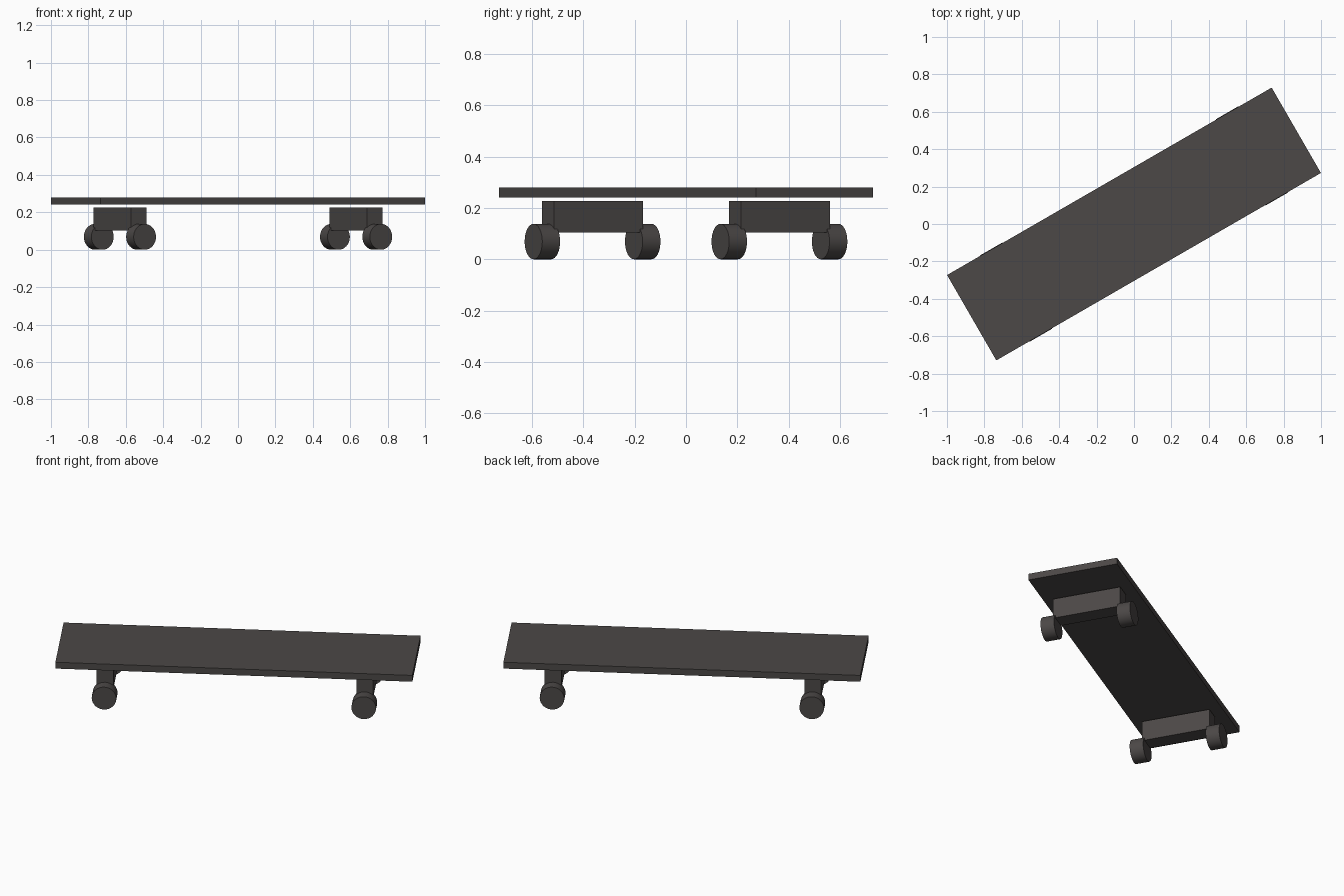
import bpy
import math
from mathutils import Matrix

default = bpy.data.objects.get("Cube")
if default:
    bpy.data.objects.remove(default, do_unlink=True)

# One dark warm grey for every part
grey = bpy.data.materials.new("charcoal_grey")
grey.use_nodes = True
colour = (0.072, 0.065, 0.063, 1.0)
grey.diffuse_color = colour
grey.node_tree.nodes["Principled BSDF"].inputs["Base Color"].default_value = colour

# The whole board is turned on the ground
TURN = Matrix.Rotation(math.radians(30), 4, "Z")


def finish(obj, name):
    obj.name = name
    obj.data.materials.append(grey)
    bpy.context.view_layer.update()
    obj.matrix_world = TURN @ obj.matrix_world
    return obj


def box(name, centre, size):
    bpy.ops.mesh.primitive_cube_add(size=1, location=centre)
    obj = bpy.context.object
    obj.scale = size
    bpy.ops.object.transform_apply(location=False, rotation=False, scale=True)
    return finish(obj, name)


def wheel(name, centre, radius, width):
    bpy.ops.mesh.primitive_cylinder_add(vertices=32, radius=radius, depth=width,
                                        location=centre, rotation=(math.pi / 2, 0, 0))
    bpy.ops.object.shade_smooth_by_angle(angle=math.radians(30))
    return finish(bpy.context.object, name)


# Flat deck
box("deck", (0, 0, 0.26), (2.004, 0.527, 0.039))

# Axle block and a pair of wheels at each end
for end, x in (("left", 0.729), ("right", -0.729)):
    box(f"{end}_axle_block", (x, 0, 0.165), (0.095, 0.401, 0.123))
    for side, y in (("front", -0.226), ("back", 0.226)):
        wheel(f"{end}_{side}_wheel", (x, y, 0.069), 0.069, 0.08)
